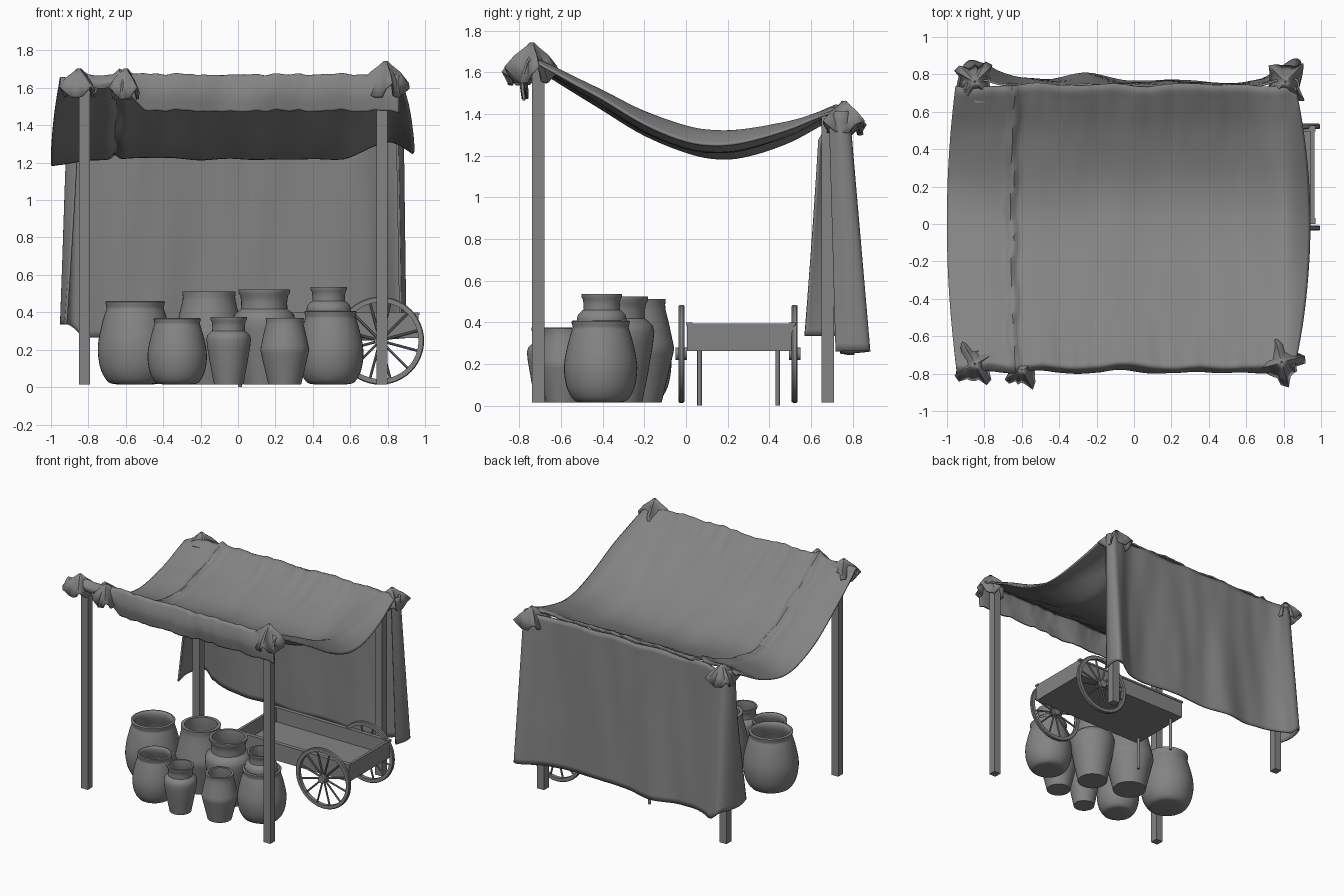
import bpy, bmesh, math, random
from mathutils import Vector, noise

if "Cube" in bpy.data.objects:
    bpy.data.objects.remove(bpy.data.objects["Cube"])

random.seed(4)
grey = bpy.data.materials.new("dark_grey")
grey.diffuse_color = (.23, .23, .23, 1)
grey.use_nodes = True
grey.node_tree.nodes["Principled BSDF"].inputs["Base Color"].default_value = grey.diffuse_color


def make(name, verts, faces, smooth=None):
    me = bpy.data.meshes.new(name)
    me.from_pydata([tuple(v) for v in verts], [], faces)
    bm = bmesh.new()
    bm.from_mesh(me)
    bmesh.ops.recalc_face_normals(bm, faces=bm.faces)
    bm.to_mesh(me)
    bm.free()
    me.materials.append(grey)
    ob = bpy.data.objects.new(name, me)
    bpy.context.collection.objects.link(ob)
    if smooth:
        bpy.ops.object.select_all(action='DESELECT')
        ob.select_set(True)
        bpy.context.view_layer.objects.active = ob
        bpy.ops.object.shade_smooth_by_angle(angle=math.radians(smooth))
    return ob


def box(name, lo, hi):
    v = [(x, y, z) for x in (lo[0], hi[0]) for y in (lo[1], hi[1]) for z in (lo[2], hi[2])]
    return make(name, v, [(0, 1, 3, 2), (4, 6, 7, 5), (0, 4, 5, 1),
                          (2, 3, 7, 6), (0, 2, 6, 4), (1, 5, 7, 3)])


def rod(name, a, b, r, n=12):
    a, b = Vector(a), Vector(b)
    q = (b - a).to_track_quat('Z', 'Y')
    ring = [q @ Vector((r * math.cos(i * math.tau / n), r * math.sin(i * math.tau / n), 0)) for i in range(n)]
    f = [(i, (i + 1) % n, n + (i + 1) % n, n + i) for i in range(n)]
    f += [tuple(range(n)), tuple(range(n, 2 * n))]
    return make(name, [a + p for p in ring] + [b + p for p in ring], f, 40)


def lathe(name, prof, loc, n=40, axis='Z', closed=False):
    v, f, m = [], [], len(prof)
    for i in range(n):
        c, s = math.cos(i * math.tau / n), math.sin(i * math.tau / n)
        for r, z in prof:
            p = (r * c, r * s, z) if axis == 'Z' else (r * c, z, r * s)
            v.append(Vector(loc) + Vector(p))
    for i in range(n):
        for j in range(m if closed else m - 1):
            a, b, k = i * m, (i + 1) % n * m, (j + 1) % m
            f.append((a + j, b + j, b + k, a + k))
    if not closed:
        f.append(tuple(i * m for i in range(n)))
        f.append(tuple(i * m + m - 1 for i in range(n)))
    return make(name, v, f, 35)


def spline(pts, per=6):
    pts = [Vector(p) for p in pts]
    out = []
    for i in range(len(pts) - 1):
        p0, p1, p2, p3 = pts[max(i - 1, 0)], pts[i], pts[i + 1], pts[min(i + 2, len(pts) - 1)]
        for k in range(per):
            t = k / per
            out.append(0.5 * (2 * p1 + (p2 - p0) * t + (2 * p0 - 5 * p1 + 4 * p2 - p3) * t * t
                              + (3 * p1 - p0 - 3 * p2 + p3) * t ** 3))
    return out + [pts[-1]]


def cloth(name, rows, wrap=False):
    n = len(rows[0])
    v = [p for r in rows for p in r]
    f = [(i * n + j, i * n + (j + 1) % n, (i + 1) * n + (j + 1) % n, (i + 1) * n + j)
         for i in range(len(rows) - 1) for j in range(n if wrap else n - 1)]
    ob = make(name, v, f, 50)
    s = ob.modifiers.new("thickness", 'SOLIDIFY')
    s.thickness, s.offset = 0.012, 0
    return ob


# Posts
for side, x in (("left", -0.82), ("right", 0.77)):
    box(f"front_{side}_post", (x - .03, -.74, .015), (x + .03, -.68, 1.62))
    box(f"back_{side}_post", (x - .03, .65, .015), (x + .03, .71, 1.39))

# Canopy: front flap, sagging roof
prof = spline([(-.775, 1.475), (-.785, 1.56), (-.77, 1.63), (-.745, 1.665), (-.68, 1.62), (-.55, 1.535),
               (-.4, 1.445), (-.2, 1.325), (0, 1.245), (.15, 1.225), (.3, 1.245), (.5, 1.31),
               (.65, 1.385), (.71, 1.415), (.74, 1.415)], 5)
rows = []
for y, z in [tuple(p) for p in prof]:
    row = []
    bow = max(0, 1 - (y / .76) ** 2)
    for i in range(121):
        u = i / 120
        x = -.95 - .05 * bow + u * (1.81 + .13 * bow)
        left = min(1, max(0, (-.5 - x) / .12))
        right = min(1, max(0, (x - .55) / .27))
        right = right * right * (3 - 2 * right)
        yy, zz = y, z
        if y < -.74 and z < 1.66:            # flap is gathered up at the left
            zz += left * (1.66 - z) * .7
        zz += bow * (.095 * right - .005 * left)
        zz -= .07 * max(0, (x - .8) / .14) ** 1.5 * (.6 + .4 * bow)
        zz -= .02 * max(0, (-.8 - x) / .2) * (1 + 2 * max(0, y))
        zz += .03 * math.exp(-((x + .655 - .03 * y * y + .008 * math.sin(19 * y)) / .022) ** 2)
        zz += .014 * noise.noise(Vector((x * 5, y * 2, 1))) + .01 * noise.noise(Vector((x * 17, y * 4, 5))) * (1 - bow)
        yy += .03 * noise.noise(Vector((x * 5, z * 2, 7))) * (1 - bow)
        row.append(Vector((x, yy, zz)))
    rows.append(row)
cloth("canopy", rows)

# Back curtain, wrapped round both back posts
top = spline([(-.86, .64), (-.91, .70), (-.86, .77), (-.7, .745), (-.5, .738), (-.25, .745), (0, .738),
              (.2, .738), (.45, .738), (.68, .745), (.84, .78), (.88, .74), (.85, .69)], 8)
bot = spline([(-.92, .57), (-.945, .72), (-.88, .87), (-.7, .80), (-.5, .765), (-.25, .80), (0, .76),
              (.2, .77), (.45, .752), (.68, .77), (.86, .88), (.895, .81), (.87, .72)], 8)
rows = []
for k in range(31):
    t = k / 30
    row = []
    for a, b in zip(top, bot):
        p = a.lerp(b, t)
        fold = .012 * noise.noise(Vector((p.x * 7, t * 1.5, 3)))
        hem = .25 + .015 * p.x * p.x + .09 * max(0, -.82 - p.x) / .1 + .008 * math.sin(p.x * 7)
        head = 1.41 - .16 * max(0, .72 - p.y) / .1 + .006 * math.sin(p.x * 17)
        row.append(Vector((p.x, p.y + fold * (abs(p.x) < .8), head + (min(hem, .335) - head) * t)))
    rows.append(row)
cloth("back_curtain", rows)


# Crumpled cloth draped over post tops
def drape(name, c, r, drop, ph):
    rows = []
    n = 24
    jit = [random.uniform(.9, 1.12) for _ in range(n)]
    for s, d in [(.08, 0), (.35, .22), (.7, .52), (1, 1)]:
        row = []
        for i in range(n):
            a = i * math.tau / n
            tip = max(0, math.cos(4 * (a - ph))) ** 1.5        # four pointed folds
            q = r * s * (.75 + .5 * s * tip) * (1 + (jit[i] - 1) * s)
            row.append(Vector((c[0] + q * math.cos(a), c[1] + q * math.sin(a), c[2] - drop * d * (1 - .4 * tip))))
        rows.append(row)
    cloth(name, rows, True)


drape("front_left_drape", (-.85, -.75, 1.70), .105, .15, .6)
drape("front_right_drape", (.79, -.74, 1.74), .11, .19, .2)
drape("back_left_drape", (-.85, .76, 1.45), .105, .15, .9)
drape("back_right_drape", (.81, .76, 1.46), .105, .15, .7)
drape("front_gather", (-.60, -.78, 1.70), .09, .16, .6)

# Pots: (radius, height) profiles, outside then inside
round_pot = spline([(.08, 0), (.115, .01), (.145, .06), (.158, .13), (.155, .19), (.14, .26), (.127, .305),
                    (.121, .325), (.126, .35), (.108, .35), (.104, .31), (.142, .18), (.08, .03), (.01, .025)], 3)
neck_pot = [(.078, 0), (.098, .1), (.115, .2), (.119, .24), (.114, .262), (.1, .276), (.088, .285),
            (.087, .31), (.09, .335), (.098, .347), (.098, .36), (.084, .36), (.078, .30), (.10, .25), (.068, .02), (.01, .02)]
angle_pot = [(.088, 0), (.108, .085), (.127, .165), (.131, .185), (.127, .205), (.112, .275), (.101, .32),
             (.1, .335), (.102, .355), (.084, .355), (.082, .3), (.112, .18), (.075, .02), (.01, .02)]
pots = [("large_round_pot", round_pot, 1.26, -.55, -.27, .015),
        ("small_round_pot", round_pot, 1.0, -.325, -.575, .015),
        ("small_necked_pot", neck_pot, 1.0, -.05, -.645, .015),
        ("small_angled_pot", angle_pot, 1.0, .25, -.585, .015),
        ("medium_round_pot", round_pot, 1.11, .495, -.41, .015),
        ("large_angled_pot", angle_pot, 1.4, -.155, -.24, .015),
        ("large_necked_pot", neck_pot, 1.41, .14, -.32, .015),
        ("stacked_necked_pot", neck_pot, 1.0, .485, -.405, .175)]
for name, pr, s, x, y, z in pots:
    lathe(name, [(r * s, h * s) for r, h in pr], (x, y, z))

# Cart bed
x0, x1, y0, y1 = -.035, .965, .005, .52
box("cart_floor", (x0, y0, .262), (x1, y1, .285))
box("cart_front_side", (x0, y0, .262), (x1, y0 + .02, .395))
box("cart_back_side", (x0, y1 - .02, .262), (x1, y1, .395))
box("cart_left_end", (x0, y0, .262), (x0 + .02, y1, .395))
box("cart_right_end", (x1 - .02, y0, .262), (x1, y1, .395))
for name, y in (("front", y0), ("back", y1 - .02)):
    box(f"cart_{name}_rail", (x0 - .005, y - .006, .385), (x1 + .005, y + .026, .40))
for name, y in (("front", .065), ("back", .44)):
    rod(f"cart_{name}_leg", (.01, y, 0), (.01, y, .27), .011)

# Spoked wheels
cx, cz = .76, .248
for name, y in (("front", -.022), ("back", .522)):
    lathe(f"{name}_wheel_rim", [(.205, -.014), (.23, -.014), (.235, -.008), (.235, .008), (.23, .014), (.205, .014)],
          (cx, y, cz), 48, 'Y', True)
    rod(f"{name}_wheel_hub", (cx, y - .028, cz), (cx, y + .028, cz), .03, 20)
    for i in range(12):
        a = (i + .5) * math.tau / 12
        d = Vector((math.cos(a), 0, math.sin(a)))
        c = Vector((cx, y, cz))
        rod(f"{name}_wheel_spoke_{i + 1}", c + d * .02, c + d * .212, .007, 8)
